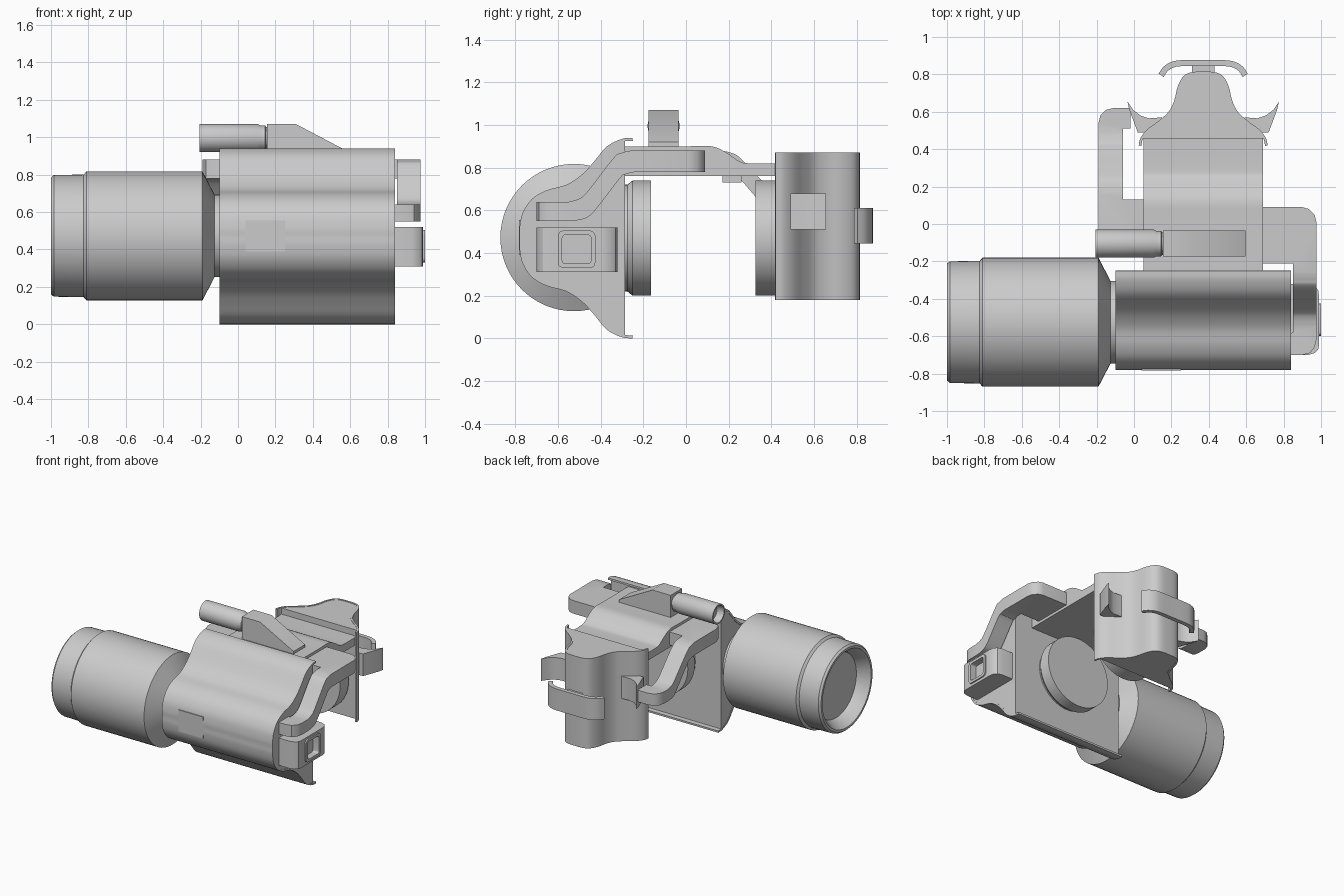
import bpy, bmesh, math
from mathutils import Vector

if "Cube" in bpy.data.objects:
    bpy.data.objects.remove(bpy.data.objects["Cube"])


def finish(bm, name, angle=32):
    bmesh.ops.recalc_face_normals(bm, faces=bm.faces)
    me = bpy.data.meshes.new(name)
    bm.to_mesh(me)
    bm.free()
    ob = bpy.data.objects.new(name, me)
    bpy.context.collection.objects.link(ob)
    return smooth(ob, angle)


def smooth(ob, angle=32):
    bpy.ops.object.select_all(action='DESELECT')
    ob.select_set(True)
    bpy.context.view_layer.objects.active = ob
    bpy.ops.object.shade_smooth_by_angle(angle=math.radians(angle))
    return ob


def prism(name, pts, axis, lo, hi):
    """Extrude a 2D outline along an axis; the outline uses the other two axes in order."""
    put = {'x': lambda u, v, t: (t, u, v), 'y': lambda u, v, t: (u, t, v),
           'z': lambda u, v, t: (u, v, t)}[axis]
    bm = bmesh.new()
    a = [bm.verts.new(put(u, v, lo)) for u, v in pts]
    b = [bm.verts.new(put(u, v, hi)) for u, v in pts]
    bm.faces.new(a)
    bm.faces.new(b)
    for i in range(len(pts)):
        j = (i + 1) % len(pts)
        bm.faces.new((a[i], a[j], b[j], b[i]))
    return finish(bm, name)


def box(name, x, y, z):
    return prism(name, [(x[0], y[0]), (x[1], y[0]), (x[1], y[1]), (x[0], y[1])], 'z', *z)


def lathe(name, prof, axis, c, n=56):
    """Revolve (position, radius) pairs about a line parallel to x or y through c."""
    bm = bmesh.new()
    rings = []
    for t, r in prof:
        ring = []
        for i in range(n):
            a = 2 * math.pi * i / n
            u, v = c[0] + r * math.cos(a), c[1] + r * math.sin(a)
            ring.append(bm.verts.new((t, u, v) if axis == 'x' else (u, t, v)))
        rings.append(ring)
    for p, q in zip(rings, rings[1:]):
        for i in range(n):
            j = (i + 1) % n
            bm.faces.new((p[i], p[j], q[j], q[i]))
    bm.faces.new(rings[0])
    bm.faces.new(rings[-1])
    return finish(bm, name)


def spline(pts, n=4):
    """Catmull-Rom curve through open points."""
    p = [Vector(q) for q in pts]
    p = [2 * p[0] - p[1]] + p + [2 * p[-1] - p[-2]]
    out = []
    for a, b, c, d in zip(p, p[1:], p[2:], p[3:]):
        for k in range(n):
            t = k / n
            out.append(0.5 * (2 * b + (c - a) * t + (2 * a - 5 * b + 4 * c - d) * t * t
                              + (3 * b - a - 3 * c + d) * t ** 3))
    return out + [p[-2]]


def offset(c, d):
    out = []
    for i, p in enumerate(c):
        t = (c[min(i + 1, len(c) - 1)] - c[max(i - 1, 0)]).normalized()
        out.append(p + Vector((-t.y, t.x)) * d)
    return out


def rounded(u0, u1, v0, v1, r, n=5):
    pts = []
    for k, (cu, cv) in enumerate([(u1 - r, v1 - r), (u0 + r, v1 - r), (u0 + r, v0 + r), (u1 - r, v0 + r)]):
        for i in range(n + 1):
            a = math.pi / 2 * (k + i / n)
            pts.append((cu + r * math.cos(a), cv + r * math.sin(a)))
    return pts


def boolean(ob, other, op):
    m = ob.modifiers.new(op, 'BOOLEAN')
    m.operation, m.object, m.solver = op, other, 'EXACT'
    other.hide_render = True
    bpy.context.view_layer.objects.active = ob
    bpy.ops.object.modifier_apply(modifier=m.name)
    bpy.data.objects.remove(other)
    return smooth(ob)


def bell(name, half, centre, swap, axis, lo, hi, back):
    """Bell-curved shell with a flat-backed core inside it; half lists (half width, depth)."""
    full = half + [(-w, d) for w, d in half[-2::-1]]
    to = (lambda w, d: (d, centre + w)) if swap else (lambda w, d: (centre + w, d))
    c = spline([to(w, d) for w, d in full])
    s = 1
    mid = len(c) // 2
    k = 0 if swap else 1
    if abs(offset(c, .01)[mid][k] - back) > abs(c[mid][k] - back):
        s = -1
    prism(name + "_shell", c + offset(c, .014 * s)[::-1], axis, lo, hi)
    core = [p for p in offset(c, .007 * s) if (p[k] < back if swap else p[k] > back)]
    prism(name + "_core", core, axis, lo + .003, hi - .003)


# Front and rear bell-shaped housings
bell("front_housing", [(.47, -.25), (.465, -.30), (.43, -.37), (.36, -.43), (.30, -.485), (.25, -.56),
     (.225, -.65), (.185, -.72), (.12, -.765), (.05, -.78), (0, -.78)], .47, True, 'x', -.1, .84, -.28)
bell("rear_housing", [(.345, .42), (.335, .46), (.30, .505), (.24, .55), (.185, .60), (.155, .66),
     (.138, .73), (.11, .785), (.07, .81), (0, .815)], .37, False, 'z', .18, .87, .45)
box("front_panel", (.04, .25), (-.782, -.70), (.39, .555))

# Large side barrel with dished end
lathe("barrel", [(-.1, .22), (-.125, .22), (-.19, .345), (-.81, .345), (-.825, .328), (-.985, .325), (-1, .312),
                 (-1, .295), (-.93, .25), (-.91, .245)], 'x', (-.525, .4725), 64)

# Round pads facing each other
lathe("front_pad", [(-.29, .25), (-.275, .25), (-.25, .27), (-.165, .27)], 'y', (.37, .47))
lathe("rear_pad", [(.46, .25), (.43, .27), (.325, .27)], 'y', (.37, .47))

# Bridge joining both housings
prism("bridge", spline([(-.34, .90), (0, .90), (.12, .90), (.19, .87), (.25, .83), (.30, .82), (.46, .82)])
      + [Vector((.46, .76)), Vector((-.30, .76))], 'x', .05, .69)
box("bridge_stud", (.30, .44), (.17, .26), (.73, .77))

# Right arm: plan outline intersected with side outline
plan = prism("right_arm", [(.65, .09), (.9, .09), (.935, .08), (.965, .05), (.975, .01), (.975, -.62),
             (.965, -.66), (.94, -.69), (.9, -.70), (.82, -.70), (.82, -.59), (.85, -.58), (.85, -.21),
             (.65, -.21)], 'z', .4, 1)
top = spline([(-.26, .88), (-.30, .87), (-.34, .845), (-.46, .69), (-.50, .655), (-.55, .64)])
low = spline([(-.54, .55), (-.48, .56), (-.43, .595), (-.31, .75), (-.28, .77), (-.24, .78)])
side = prism("cutter", [(.2, .88)] + top + [(-.8, .64), (-.8, .55)] + low + [(.2, .78)], 'x', .5, 1.1)
boolean(plan, side, 'INTERSECT')

# Left arm, running back to the rear housing
plan = prism("left_arm", [(.08, .13), (-.06, .13), (-.06, .51), (-.02, .51), (-.02, .62), (-.11, .62),
             (-.15, .61), (-.18, .58), (-.19, .54), (-.19, -.10), (-.17, -.15), (-.12, -.17), (.08, -.17)],
             'z', .4, 1)
top = spline([(.16, .88), (.21, .87), (.26, .84), (.40, .69), (.44, .655), (.49, .64)])
low = spline([(.48, .55), (.42, .56), (.38, .60), (.26, .74), (.22, .77), (.16, .78)])
side = prism("cutter", [(-.3, .88)] + top + [(.8, .64), (.8, .55)] + low + [(-.3, .78)], 'x', -.4, .3)
boolean(plan, side, 'INTERSECT')

# Side block with a framed square recess
block = prism("side_block", [(.82, -.32), (.93, -.32), (.965, -.33), (.985, -.355), (.99, -.39), (.99, -.645),
              (.985, -.67), (.965, -.69), (.93, -.70), (.82, -.70)], 'z', .31, .52)
boolean(block, prism("cutter", rounded(-.59, -.435, .34, .495, .02), 'x', .95, 1.2), 'DIFFERENCE')
frame = prism("block_frame", rounded(-.60, -.425, .33, .505, .025), 'x', .95, 1.0)
boolean(frame, prism("cutter", rounded(-.58, -.445, .35, .485, .015), 'x', .9, 1.2), 'DIFFERENCE')

# Curved wing blocks on both sides of the rear housing
for name, s in (("left_wing", -1), ("right_wing", 1)):
    prism(name, [(.37 + s * x, y) for x, y in [(.405, .655), (.375, .61), (.335, .58), (.29, .565), (.22, .57),
          (.22, .49), (.35, .49), (.365, .53), (.395, .61)]], 'z', .51, .68)

# Curved rear clip and its post
arc = spline([(.145, .795), (.17, .83), (.21, .853), (.26, .86), (.37, .86), (.48, .86), (.53, .853),
              (.57, .83), (.595, .795)])
prism("rear_clip", offset(arc, .016) + offset(arc, -.016)[::-1], 'z', .445, .61)
box("clip_post", (.31, .43), (.78, .85), (.48, .60))

# Small top tube with sloped mount
lathe("top_tube", [(.17, .06), (.15, .06), (.145, .068), (.12, .068), (.105, .075), (-.205, .075), (-.205, .064), (-.15, .058)],
      'x', (-.105, .995), 40)
prism("tube_mount", [(.155, .89), (.155, 1.07), (.31, 1.07), (.595, .92), (.595, .89)], 'y', -.175, -.035)
